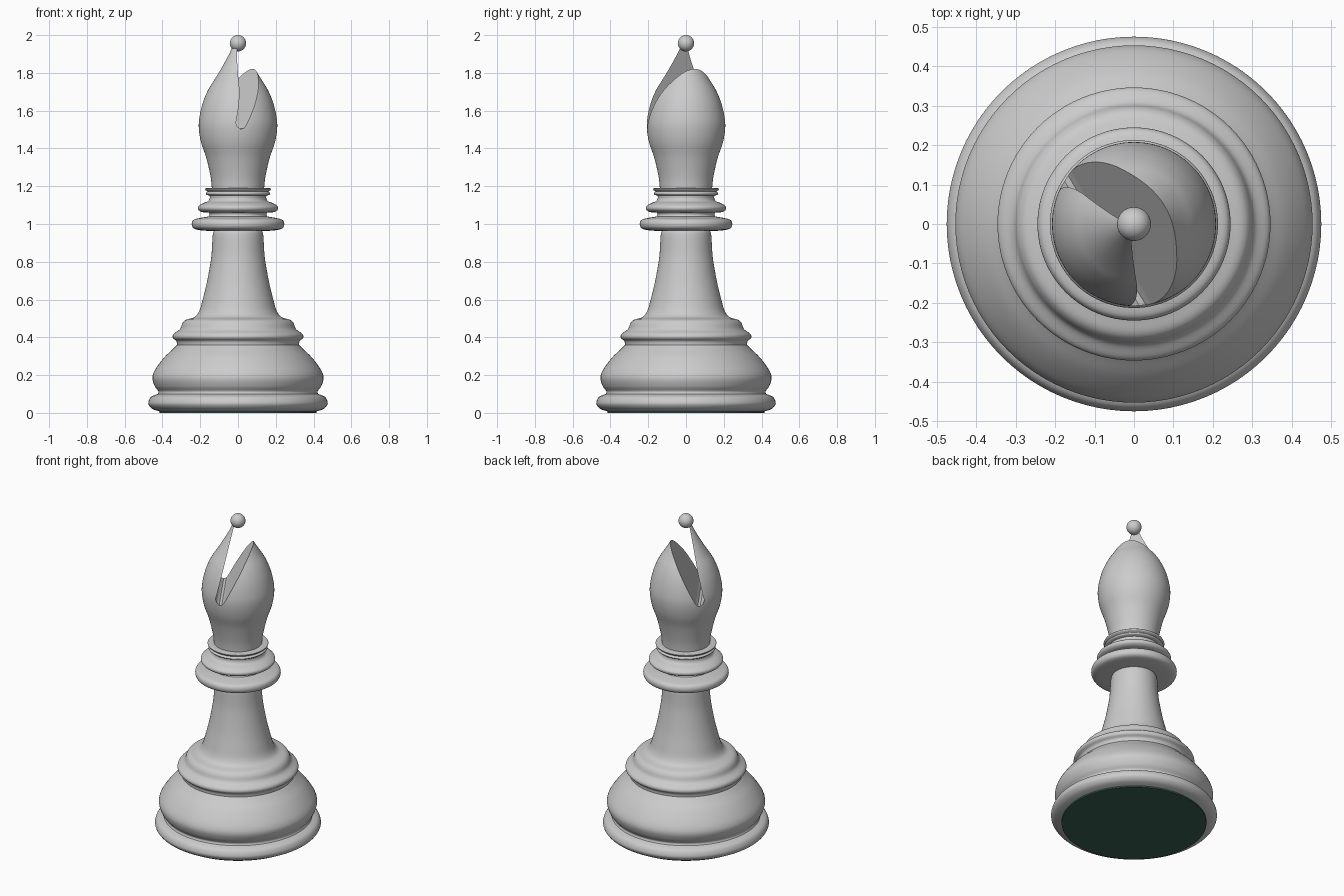
import bpy, bmesh, math
from mathutils import Matrix

if "Cube" in bpy.data.objects:
    bpy.data.objects.remove(bpy.data.objects["Cube"])

SEG = 96


def catmull(pts, n=5):
    # smooth curve through the profile points
    p = [pts[0]] + pts + [pts[-1]]
    out = []
    for i in range(1, len(p) - 2):
        for k in range(n):
            t = k / n
            out.append(tuple(0.5 * (2 * b + (c - a) * t + (2 * a - 5 * b + 4 * c - d) * t * t
                                    + (3 * b - a - 3 * c + d) * t ** 3)
                             for a, b, c, d in zip(p[i - 1], p[i], p[i + 1], p[i + 2])))
    return out + [pts[-1]]


def make(name, bm):
    bmesh.ops.recalc_face_normals(bm, faces=bm.faces)
    me = bpy.data.meshes.new(name)
    bm.to_mesh(me)
    bm.free()
    ob = bpy.data.objects.new(name, me)
    bpy.context.collection.objects.link(ob)
    return ob


def smooth(ob, angle=40):
    bpy.ops.object.select_all(action='DESELECT')
    ob.select_set(True)
    bpy.context.view_layer.objects.active = ob
    bpy.ops.object.shade_smooth_by_angle(angle=math.radians(angle))


def lathe(name, sections):
    # sections are smooth curves that meet in sharp corners; ends are capped
    prof = []
    for s in sections:
        c = catmull(s)
        prof += c[1:] if prof and prof[-1] == c[0] else c
    bm = bmesh.new()
    rings = [[bm.verts.new((r * math.cos(2 * math.pi * i / SEG), r * math.sin(2 * math.pi * i / SEG), z))
              for i in range(SEG)] for r, z in prof]
    for a, b in zip(rings, rings[1:]):
        for i in range(SEG):
            j = (i + 1) % SEG
            bm.faces.new((a[i], a[j], b[j], b[i]))
    bm.faces.new(rings[0][::-1])
    bm.faces.new(rings[-1])
    return make(name, bm)


# turned body: foot, belly, stem and collars
body = lathe("body", [
    [(.415, .008), (.452, .02), (.472, .04), (.474, .06), (.46, .085), (.425, .1)],
    [(.425, .1), (.422, .115), (.44, .14), (.453, .18), (.446, .215), (.42, .257), (.385, .3),
     (.348, .335), (.323, .36)],
    [(.323, .36), (.327, .38), (.345, .397), (.341, .418), (.308, .443), (.294, .475), (.275, .493),
     (.23, .508), (.205, .54), (.187, .6), (.167, .68), (.15, .77), (.14, .84), (.134, .94), (.128, .962)],
    [(.128, .962), (.2, .967), (.235, .977), (.245, 1.0), (.235, 1.022), (.2, 1.032), (.155, 1.04)],
    [(.155, 1.04), (.15, 1.05), (.155, 1.06)],
    [(.155, 1.06), (.19, 1.063), (.21, 1.075), (.211, 1.092), (.19, 1.108), (.16, 1.12), (.15, 1.135),
     (.15, 1.15)],
    [(.15, 1.15), (.166, 1.155), (.17, 1.163), (.162, 1.172), (.172, 1.18), (.17, 1.189), (.13, 1.192)],
])
smooth(body)

# felt pad underneath
bm = bmesh.new()
bmesh.ops.create_cone(bm, cap_ends=True, segments=SEG, radius1=.415, radius2=.415, depth=.012,
                      matrix=Matrix.Translation((0, 0, .006)))
felt = make("felt_pad", bm)
mat = bpy.data.materials.new("dark_green_felt")
mat.diffuse_color = (.04, .12, .08, 1)
mat.use_nodes = True
mat.node_tree.nodes["Principled BSDF"].inputs["Base Color"].default_value = mat.diffuse_color
felt.data.materials.append(mat)
smooth(felt)

# head
head = lathe("head", [[(.138, 1.185), (.145, 1.25), (.168, 1.35), (.195, 1.43), (.207, 1.5), (.205, 1.56),
                       (.187, 1.64), (.158, 1.71), (.124, 1.765), (.085, 1.83), (.052, 1.89), (.03, 1.935)]])

# wedge notch cut across the head
wedge = [(-.117, 1.535), (-.11, 1.515), (-.095, 1.503), (-.08, 1.506), (-.068, 1.522),
         (.095, 1.83), (.2, 2.03), (0, 2.03), (-.022, 1.93)]
bm = bmesh.new()
face = bm.faces.new([bm.verts.new((u, -.4, z)) for u, z in wedge])
ext = bmesh.ops.extrude_face_region(bm, geom=[face])
bmesh.ops.translate(bm, vec=(0, .8, 0), verts=[v for v in ext["geom"] if isinstance(v, bmesh.types.BMVert)])
bmesh.ops.rotate(bm, cent=(0, 0, 0), matrix=Matrix.Rotation(math.radians(31), 3, 'Z'), verts=bm.verts)
cutter = make("notch_cutter", bm)
cutter.hide_render = True
mod = head.modifiers.new("notch", 'BOOLEAN')
mod.operation = 'DIFFERENCE'
mod.solver = 'EXACT'
mod.object = cutter
bpy.context.view_layer.objects.active = head
bpy.ops.object.modifier_apply(modifier=mod.name)
bpy.data.objects.remove(cutter)
smooth(head, 35)

# finial ball
bm = bmesh.new()
bmesh.ops.create_uvsphere(bm, u_segments=32, v_segments=20, radius=.043,
                          matrix=Matrix.Translation((0, 0, 1.957)))
smooth(make("finial_ball", bm))
